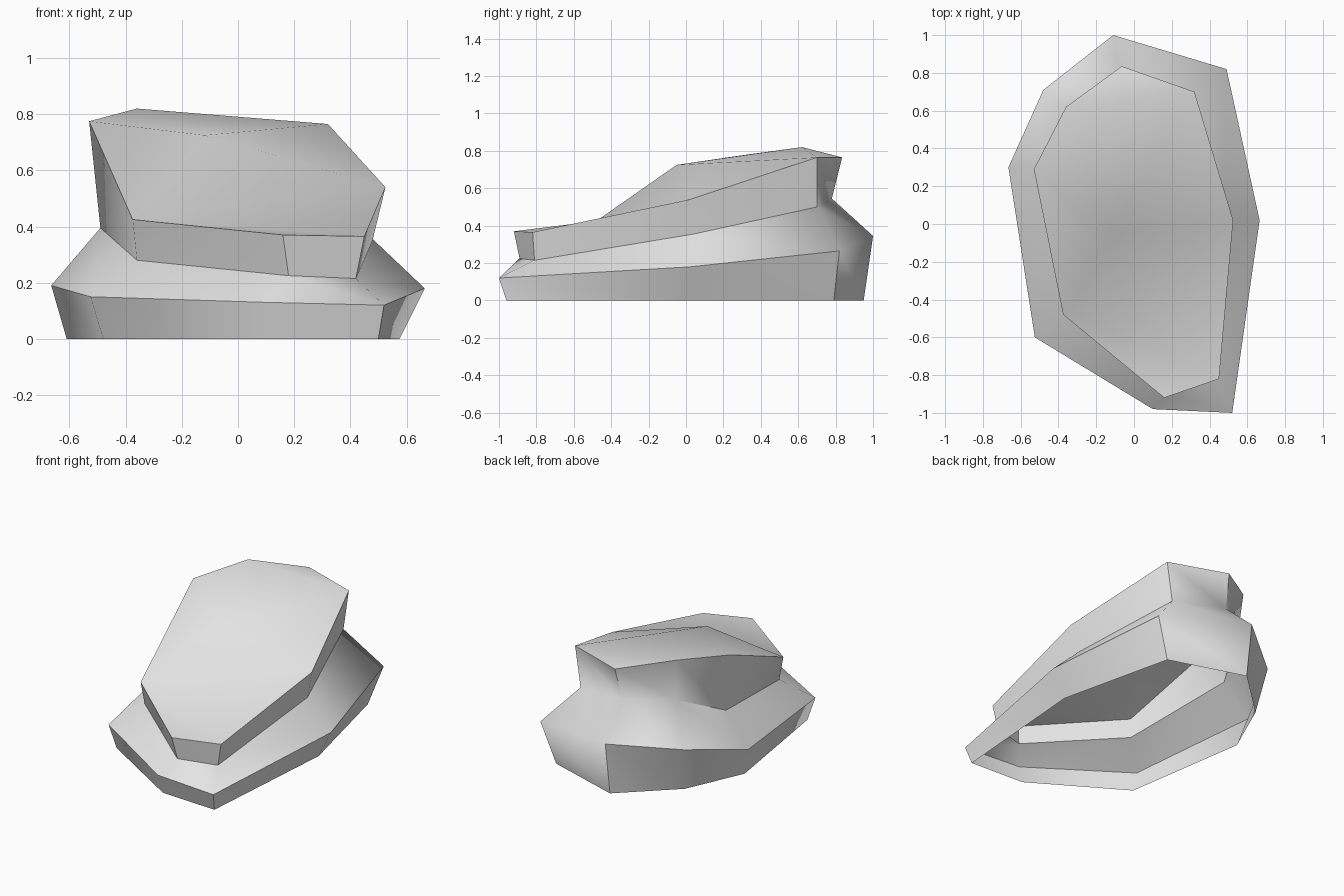
import bpy
import bmesh
import math

# Remove the default cube only
default_cube = bpy.data.objects.get("Cube")
if default_cube:
    bpy.data.objects.remove(default_cube, do_unlink=True)


def make_material(name, colour):
    material = bpy.data.materials.new(name)
    material.use_nodes = True
    material.diffuse_color = colour
    shader = material.node_tree.nodes["Principled BSDF"]
    shader.inputs["Base Color"].default_value = colour
    return material


def bridge_rings(bm, lower, upper):
    """Join two rings of equal length with a band of triangle pairs."""
    count = len(lower)
    for i in range(count):
        j = (i + 1) % count
        bm.faces.new((lower[i], lower[j], upper[i]))
        bm.faces.new((lower[j], upper[j], upper[i]))


def fan(bm, ring, peak):
    """Close a ring with triangles that meet in one raised point."""
    count = len(ring)
    for i in range(count):
        bm.faces.new((ring[i], ring[(i + 1) % count], peak))


# Cross-sections of the stone, counter-clockwise from the back corner
foot = [(-.11, .95, 0), (-.44, .64, 0), (-.61, .26, 0), (-.48, -.58, 0),
        (.11, -.94, 0), (.5, -.96, 0), (.575, .02, 0), (.395, .79, 0)]
ledge = [(-.11, 1, .345), (-.48, .71, .295), (-.665, .3, .19), (-.525, -.6, .15),
         (.1, -.98, .13), (.52, -1, .12), (.665, .02, .18), (.49, .82, .265)]
neck = [(-.085, .78, .545), (-.34, .59, .54), (-.49, .28, .395), (-.36, -.46, .28),
        (.18, -.89, .225), (.42, -.81, .215), (.48, .04, .355), (.28, .7, .5)]
rim = [(-.065, .835, .765), (-.36, .62, .82), (-.53, .29, .775), (-.375, -.48, .425),
       (.16, -.92, .37), (.45, -.82, .365), (.525, .02, .54), (.32, .7, .765)]
summit = (-.12, -.05, .725)

# Stacked bands with an open underside
bm = bmesh.new()
rings = [[bm.verts.new(point) for point in section]
         for section in (foot, ledge, neck, rim)]
for lower, upper in zip(rings, rings[1:]):
    bridge_rings(bm, lower, upper)

# Top: a low back corner, a sloping front and a raised middle
back, back_right, right, front_right, tip_right, tip_left, left, back_left = rings[-1]
bm.faces.new((back_left, back, back_right))
bm.faces.new((front_right, tip_right, tip_left))
bm.faces.new((front_right, tip_left, left))
fan(bm, (back_right, right, front_right, left, back_left), bm.verts.new(summit))
bm.normal_update()

mesh = bpy.data.meshes.new("layered_rock")
bm.to_mesh(mesh)
bm.free()
mesh.materials.append(make_material("stone grey", (0.8, 0.8, 0.8, 1)))

rock = bpy.data.objects.new("layered_rock", mesh)
bpy.context.collection.objects.link(rock)

# Soft bands, crisp ledges and corners
bpy.ops.object.select_all(action="DESELECT")
rock.select_set(True)
bpy.context.view_layer.objects.active = rock
bpy.ops.object.shade_smooth_by_angle(angle=math.radians(50))
